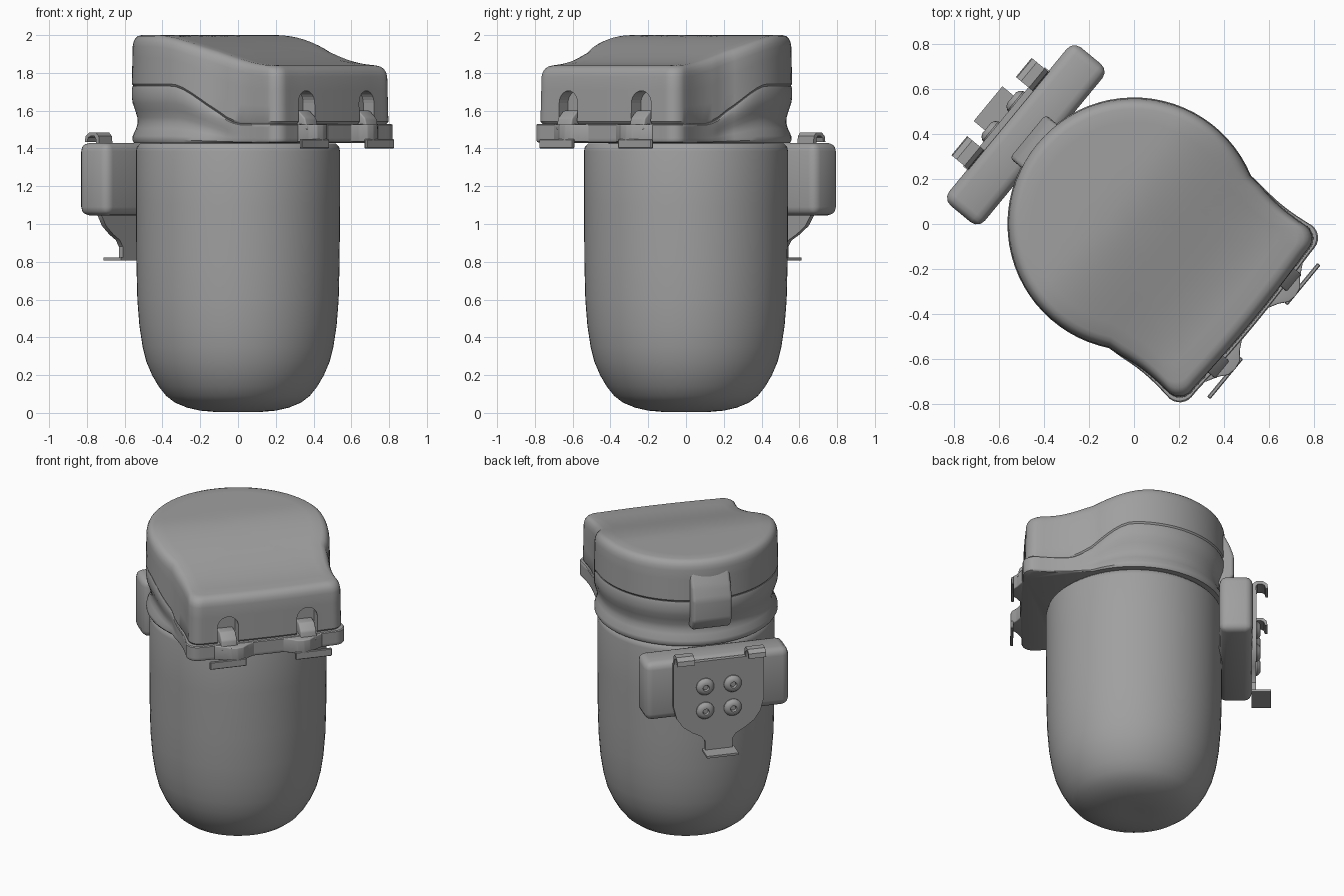
import bpy, bmesh
from math import sin, cos, pi, radians
from mathutils import Matrix

cube = bpy.data.objects.get("Cube")
if cube:
    bpy.data.objects.remove(cube)

grey = bpy.data.materials.new("neutral grey")
grey.use_nodes = True
COLOUR = (0.35, 0.35, 0.35, 1)
grey.diffuse_color = COLOUR
grey.node_tree.nodes["Principled BSDF"].inputs["Base Color"].default_value = COLOUR

# The parts are built facing +x, then turned together about z
TURN = Matrix.Rotation(radians(-39.5), 4, 'Z')
parts = []


def finish(name, bm, bevel=0, segments=3):
    bmesh.ops.recalc_face_normals(bm, faces=bm.faces)
    if bevel:
        bmesh.ops.bevel(bm, geom=bm.edges[:], offset=bevel, segments=segments,
                        profile=0.5, affect='EDGES', clamp_overlap=True)
    bm.transform(TURN)
    mesh = bpy.data.meshes.new(name)
    bm.to_mesh(mesh)
    bm.free()
    mesh.materials.append(grey)
    obj = bpy.data.objects.new(name, mesh)
    bpy.context.collection.objects.link(obj)
    parts.append(obj)
    return obj


def loft(name, rings):
    bm = bmesh.new()
    rows = [[bm.verts.new(p) for p in ring] for ring in rings]
    n = len(rows[0])
    for low, high in zip(rows, rows[1:]):
        for i in range(n):
            j = (i + 1) % n
            bm.faces.new((low[i], low[j], high[j], high[i]))
    bm.faces.new(rows[0][::-1])
    bm.faces.new(rows[-1])
    return finish(name, bm)


def box(name, x, y, z, bevel=0.0, segments=3):
    bm = bmesh.new()
    bmesh.ops.create_cube(bm, size=1)
    for v in bm.verts:
        v.co = [lo + (c + 0.5) * (hi - lo) for c, (lo, hi) in zip(v.co, (x, y, z))]
    return finish(name, bm, bevel, segments)


def prism(name, profile, place, lo, hi, bevel=0.0):
    """Extrude a 2D profile from lo to hi; place maps (a, b, depth) to 3D."""
    bm = bmesh.new()
    ends = [[bm.verts.new(place(a, b, d)) for a, b in profile] for d in (lo, hi)]
    bm.faces.new(ends[0])
    bm.faces.new(ends[1][::-1])
    n = len(profile)
    for i in range(n):
        j = (i + 1) % n
        bm.faces.new((ends[0][i], ends[1][i], ends[1][j], ends[0][j]))
    return finish(name, bm, bevel)


def lathe_rings(profile, sides):
    return [[(r * cos(2 * pi * i / sides), r * sin(2 * pi * i / sides), z)
             for i in range(sides)] for r, z in profile]


def smooth(t):
    t = min(1, max(0, t))
    return t * t * (3 - 2 * t)


def rim(x):
    return 1.73 - 0.2 * smooth(x / 0.42)


def top(x):
    return 2.0 - 0.16 * smooth((x + 0.15) / 0.75)


def outline(front, half, radius, corner=0.07):
    """Round back, narrow neck and square front with rounded corners."""
    pts = [(front + 0.012 * (1 - k * k / 16), half * 0.8 * k / 4) for k in range(5)]
    for k in range(7):
        a = radians(15 * k)
        pts.append((front - corner * (1 - cos(a)), half - corner * (1 - sin(a))))
    steps = 8
    for k in range(1, steps):
        t = k / steps
        pts.append((front - corner + t * (0.29 - front + corner),
                    half - 0.014 * sin(pi * t) + t * (0.497 - half)))
    for k in range(25):
        a = radians(62 + (180 - 62) * k / 24)
        pts.append((radius * cos(a), radius * sin(a)))
    return pts + [(x, -y) for x, y in reversed(pts[1:-1])]


def ring(shape, scale, height):
    pts = [(x * scale, y * scale) for x, y in shape]
    return [(x, y, height(x)) for x, y in pts]


# Round-bottomed cup
loft("cup_body", lathe_rings(
    [(0.05, 0.008), (0.12, 0.005), (0.2, 0.012), (0.27, 0.028), (0.335, 0.055),
     (0.38, 0.09), (0.42, 0.14), (0.455, 0.2), (0.485, 0.27), (0.505, 0.35),
     (0.522, 0.46), (0.533, 0.6), (0.538, 0.8), (0.54, 1.1), (0.54, 1.385),
     (0.535, 1.41), (0.52, 1.425), (0.3, 1.43)], 72))

# Collar with a pinched waist, running out into a square front flange
base_shape = outline(0.686, 0.498, 0.562)
rows = []
for t, pinch in ((0, 0.02), (0.05, 0.005), (0.12, 0.008), (0.25, 0.04), (0.35, 0.055),
                 (0.45, 0.052), (0.58, 0.03), (0.7, 0.008), (0.8, 0), (0.95, 0), (1, 0.008)):
    row = []
    for x, y in base_shape:
        waist = smooth((0.42 - x) / 0.42)
        s = 1 - pinch * (waist if 0.1 < t < 1 else 1)
        row.append((x * s, y * s, 1.43 + t * (rim(x) - 1.43)))
    rows.append(row)
rows += [ring(base_shape, s, rim) for s in (0.7, 0.4, 0.1)]
loft("collar", rows)

# Lid with sloping top
lid_shape = outline(0.672, 0.482, 0.562)
rows = [ring(lid_shape, s, rim) for s in (0.1, 0.5, 0.985)]
rows.append(ring(lid_shape, 1, lambda x: rim(x) + 0.012))
for t in (0.35, 0.7, 1):
    rows.append(ring(lid_shape, 1 - 0.008 * t,
                     lambda x: rim(x) + 0.012 + t * (top(x) - 0.06 - rim(x) - 0.012)))
for s, drop in ((0.984, 0.036), (0.968, 0.018), (0.945, 0.006), (0.91, 0),
                (0.8, 0), (0.65, 0), (0.5, 0), (0.35, 0), (0.2, 0), (0.07, 0)):
    rows.append(ring(lid_shape, s, lambda x: top(x) - drop))
lid = loft("lid", rows)

# Two arched notches in the lid front, each with its catch and tab
arch = [(-0.065, 1.48), (0.065, 1.48)] + [
    (0.065 * cos(radians(a)), 1.64 + 0.065 * sin(radians(a))) for a in range(0, 181, 15)]
for side, word in ((1, "left"), (-1, "right")):
    y0 = side * 0.25
    cutter = prism("notch_cutter_" + word, arch, lambda a, b, d: (d, a + y0, b), 0.60, 0.85)
    parts.remove(cutter)
    cutter.hide_render = True
    cutter.hide_viewport = True
    cutter.display_type = 'WIRE'
    cut = lid.modifiers.new("notch_" + word, 'BOOLEAN')
    cut.operation = 'DIFFERENCE'
    cut.object = cutter
    cut.solver = 'EXACT'
    prism("catch_" + word, [(0.58, 1.5), (0.72, 1.5), (0.705, 1.56), (0.66, 1.6), (0.58, 1.6)],
          lambda a, b, d: (a, d, b), y0 - 0.05, y0 + 0.05, 0.008)
    bump = [(0.64, -0.13), (0.69, -0.13), (0.72, -0.075), (0.75, -0.04), (0.757, 0),
            (0.75, 0.04), (0.72, 0.075), (0.69, 0.13), (0.64, 0.13)]
    prism("flange_bump_" + word, bump, lambda a, b, d: (a, b + side * 0.21, d), 1.435, 1.527, 0.006)
    box("tab_" + word, (0.738, 0.756), (side * 0.27 - 0.115, side * 0.27 + 0.115), (1.40, 1.45), 0.004, 1)

# Hinge block at the back
prism("hinge_block", [(-0.45, 1.97), (-0.53, 1.95), (-0.585, 1.84), (-0.612, 1.76),
                      (-0.612, 1.62), (-0.57, 1.55), (-0.45, 1.55)],
      lambda a, b, d: (a, d, b), -0.125, 0.125, 0.02)

# Back pad
box("back_pad", (-0.725, -0.52), (-0.455, 0.455), (1.045, 1.43), 0.045)

# Bracket plate: wide shield narrowing to a neck
half = [(0.285, 1.42), (0.285, 1.13), (0.265, 1.05), (0.225, 0.99), (0.165, 0.945),
        (0.11, 0.915), (0.085, 0.88), (0.085, 0.81)]
shield = half + [(-y, z) for y, z in reversed(half)]
prism("bracket_plate", shield, lambda a, b, d: (d, a, b), -0.748, -0.72)
box("bracket_lip", (-0.84, -0.72), (-0.1, 0.1), (0.808, 0.822))

# Curled hooks on the bracket top
hook = [(-0.72, 1.41), (-0.725, 1.465), (-0.745, 1.485), (-0.79, 1.485), (-0.815, 1.465),
        (-0.82, 1.435), (-0.805, 1.435), (-0.798, 1.457), (-0.78, 1.467), (-0.755, 1.465),
        (-0.745, 1.45), (-0.745, 1.41)]
for side, word in ((1, "left"), (-1, "right")):
    prism("bracket_hook_" + word, hook, lambda a, b, d: (a, d, b), side * 0.225 - 0.055, side * 0.225 + 0.055)

# Four domed screws with a socket
dome = [(0.056, 0), (0.056, 0.008), (0.046, 0.022), (0.032, 0.03), (0.02, 0.03), (0.016, 0.015)]
for y in (-0.087, 0.087):
    for z in (1.09, 1.25):
        rings = [[(-0.746 - h, y + a, z + b) for a, b, h in row] for row in lathe_rings(dome, 20)]
        loft("screw", rings)

bpy.ops.object.select_all(action='DESELECT')
for obj in parts:
    obj.select_set(True)
bpy.context.view_layer.objects.active = lid
bpy.ops.object.shade_smooth_by_angle(angle=radians(35))
